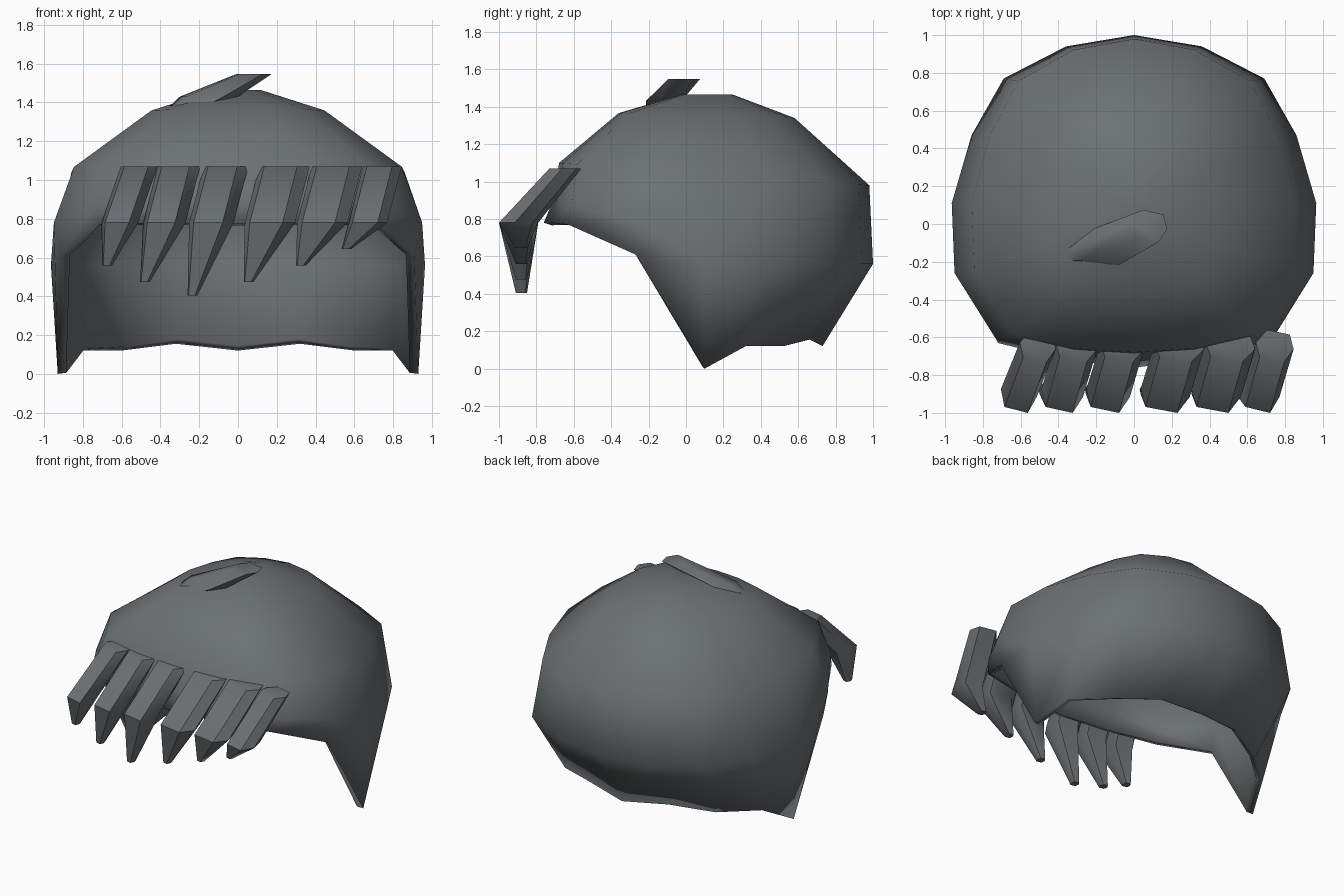
import bpy
import bmesh
import math

cube = bpy.data.objects.get("Cube")
if cube:
    bpy.data.objects.remove(cube)

hair = bpy.data.materials.new("slate grey")
hair.use_nodes = True
colour = (0.15, 0.165, 0.172, 1)
hair.diffuse_color = colour
hair.node_tree.nodes["Principled BSDF"].inputs["Base Color"].default_value = colour


def loft(name, rings, cap_start, cap_end, angle, thickness=0):
    """Skin a stack of closed rings and optionally thicken it inward."""
    bm = bmesh.new()
    rows = [[bm.verts.new(point) for point in ring] for ring in rings]
    count = len(rows[0])
    for low, high in zip(rows, rows[1:]):
        for i in range(count):
            j = (i + 1) % count
            bm.faces.new((low[i], low[j], high[j], high[i]))
    if cap_start:
        bm.faces.new(rows[0][::-1])
    if cap_end:
        bm.faces.new(rows[-1])
    bmesh.ops.recalc_face_normals(bm, faces=bm.faces)
    # The crown cap always faces up on an open shell
    if not cap_start:
        bm.normal_update()
        if max(bm.faces, key=lambda f: f.calc_center_median().z).normal.z < 0:
            bmesh.ops.reverse_faces(bm, faces=bm.faces)
    mesh = bpy.data.meshes.new(name)
    bm.to_mesh(mesh)
    bm.free()
    mesh.materials.append(hair)
    obj = bpy.data.objects.new(name, mesh)
    bpy.context.collection.objects.link(obj)
    if thickness:
        solid = obj.modifiers.new("thickness", "SOLIDIFY")
        solid.thickness = thickness
        solid.offset = -1
    bpy.ops.object.select_all(action="DESELECT")
    obj.select_set(True)
    bpy.context.view_layer.objects.active = obj
    bpy.ops.object.shade_smooth_by_angle(angle=math.radians(angle))
    return obj


def mirrored(half):
    """Complete a half ring that runs from front centre to back centre."""
    return half + [(-x, y, z) for x, y, z in half[-2:0:-1]]


def scaled(ring, sx, sy, shift, height, tilt):
    return [(x * sx, y * sy + shift, height - tilt * y) for x, y, z in ring]


# Hair cap: cut rim with pointed sideburns, widest ring, then the dome
rim = mirrored([
    (0, -.76, .78), (.35, -.72, .78), (.72, -.63, .77),
    (.91, -.27, .61), (.93, .1, 0), (.83, .32, .12),
    (.6, .52, .12), (.32, .66, .155), (0, .73, .12)])
widest = mirrored([
    (0, -.71, .9), (.35, -.69, .9), (.73, -.61, .87),
    (.95, -.26, .78), (.965, .11, .56), (.86, .47, .56),
    (.69, .77, .56), (.36, .94, .56), (0, 1, .56)])
shoulder = scaled(widest, .89, .97, .01, 1.05, .07)
upper = scaled(widest, .47, .55, .03, 1.355, .015)
crown = scaled(widest, .12, .16, .09, 1.465, 0)
loft("hair_cap", [rim, widest, shoulder, upper, crown], False, True, 50, .045)

# Hair locks share one skewed six-sided section
SECTION = [(-.5, .1), (-.4, -.35), (.25, -.5), (.5, -.1), (.4, .35), (-.2, .5)]


def lock(name, sections):
    rings = [[(x + u * wide, y + v * deep, z) for u, v in SECTION]
             for x, y, z, wide, deep in sections]
    loft(name, rings, True, True, 50)


# Fringe: root centre, root width, tip centre, tip height
fringe = [
    (-.51, .19, -.675, .56), (-.305, .22, -.48, .475), (-.062, .23, -.235, .405),
    (.24, .26, .055, .475), (.51, .26, .325, .56), (.745, .2, .56, .645)]
for number, (root, width, tip, height) in enumerate(fringe, 1):
    knee = root - .1 if width < .2 else root - .075
    lock(f"fringe_lock_{number}", [
        (root, -.645, 1.07, width, .17),
        (knee, -.895, .78, width, .21),
        (tip, -.88, height, .05, .06)])

# Loose tuft lying across the crown
lock("crown_tuft", [
    (.085, -.01, 1.548, .18, .17),
    (-.15, -.12, 1.43, .3, .19),
    (-.29, -.165, 1.345, .2, .1)])
